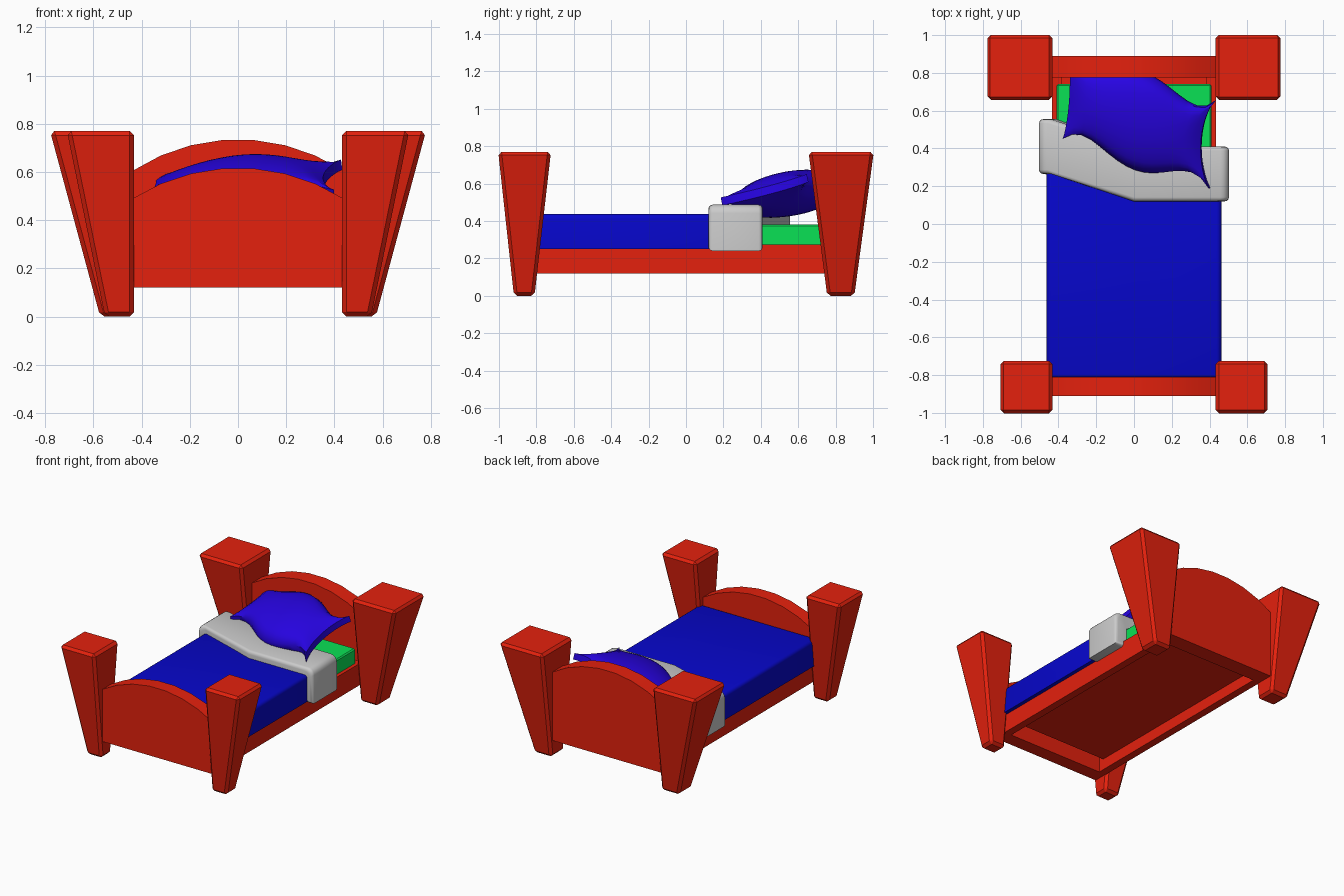
import bpy, bmesh, math
from mathutils import Vector

if "Cube" in bpy.data.objects:
    bpy.data.objects.remove(bpy.data.objects["Cube"])


def material(name, rgb):
    m = bpy.data.materials.new(name)
    m.diffuse_color = (*rgb, 1)
    m.use_nodes = True
    m.node_tree.nodes["Principled BSDF"].inputs["Base Color"].default_value = m.diffuse_color
    return m


RED = material("red_wood", (0.78, 0.015, 0.004))
BLUE = material("blue_cloth", (0.002, 0.002, 0.60))
VIOLET = material("pillow_cloth", (0.02, 0.001, 0.75))
GREEN = material("green_mattress", (0.003, 0.75, 0.09))


def make(name, verts, faces, mat=None, bevel=0, smooth=False):
    me = bpy.data.meshes.new(name)
    me.from_pydata(verts, [], faces)
    bm = bmesh.new()
    bm.from_mesh(me)
    bmesh.ops.remove_doubles(bm, verts=bm.verts, dist=1e-5)
    bmesh.ops.recalc_face_normals(bm, faces=bm.faces)
    bm.to_mesh(me)
    bm.free()
    ob = bpy.data.objects.new(name, me)
    bpy.context.collection.objects.link(ob)
    if mat:
        me.materials.append(mat)
    if bevel:
        b = ob.modifiers.new("bevel", 'BEVEL')
        b.width, b.segments, b.limit_method = bevel, 1, 'ANGLE'
    if smooth:
        bpy.ops.object.select_all(action='DESELECT')
        bpy.context.view_layer.objects.active = ob
        ob.select_set(True)
        bpy.ops.object.shade_smooth_by_angle(angle=math.radians(40))
    return ob


def frustum(name, low, high, z0, z1, mat, **kw):
    """Box between two rectangles (x0, x1, y0, y1)."""
    v = [(x, y, z) for (a, b, c, d), z in ((low, z0), (high, z1))
         for x, y in ((a, c), (b, c), (b, d), (a, d))]
    f = [(0, 3, 2, 1), (4, 5, 6, 7)] + [(i, (i + 1) % 4, (i + 1) % 4 + 4, i + 4) for i in range(4)]
    return make(name, v, f, mat, **kw)


def box(name, x0, x1, y0, y1, z0, z1, mat, **kw):
    return frustum(name, (x0, x1, y0, y1), (x0, x1, y0, y1), z0, z1, mat, **kw)


# Tapered posts and side rails, mirrored across x
for side, s in (("left", -1), ("right", 1)):
    frustum(f"front_post_{side}", (s * .432, s * .552, -.92, -.81),
            (s * .432, s * .71, -1.004, -.722), 0, .77, RED, bevel=.018)
    frustum(f"back_post_{side}", (s * .432, s * .572, .755, .90),
            (s * .432, s * .78, .655, 1.004), 0, .77, RED, bevel=.018)
    box(f"side_rail_{side}", s * .38, s * .435, -.82, .79, .12, .275, RED)


# Arched end boards
def arched_board(name, y0, y1, z_edge, z_mid):
    w, rise = .437, z_mid - z_edge
    r = (w * w + rise * rise) / (2 * rise)
    a = math.asin(w / r)
    prof = [(-w, .12), (w, .12)]
    prof += [(r * math.sin(t), z_mid - r + r * math.cos(t))
             for t in (a - 2 * a * i / 7 for i in range(8))]
    n = len(prof)
    v = [(x, y, z) for y in (y0, y1) for x, z in prof]
    f = [tuple(range(n)), tuple(range(n, 2 * n))]
    f += [(i, (i + 1) % n, (i + 1) % n + n, i + n) for i in range(n)]
    make(name, v, f, RED, smooth=True)


arched_board("headboard", .775, .89, .605, .735)
arched_board("footboard", -.91, -.81, .49, .617)

# Base panel and mattress
box("base_panel", -.385, .385, -.77, .78, .20, .25, RED)
box("mattress", -.41, .41, -.77, .74, .25, .38, GREEN, bevel=.008)


# Draped covers: rounded upside-down U lofted along y, lips closing onto the mattress
def slant(x):
    return .145 * min(1, max(0, -x / .44))


def drape(name, half, z0, z1, r, front, back, lip, mat, cap=False):
    def profile(d):
        right = [(.41, z0 + d), (half - d, z0 + d)]
        right += [(half - d - r + r * math.cos(t), z1 - d - r + r * math.sin(t))
                  for t in (math.pi / 2 * i / 4 for i in range(5))]
        return [(-x, z) for x, z in right] + [(0, z1 - d)] + right[::-1]

    steps = [(lip * (1 - math.sin(t)), lip * (1 - math.cos(t)))
             for t in (math.pi / 2 * i / 3 for i in range(4))]
    rings = [[(x, front(x) + e, z) for x, z in profile(d)] for d, e in steps]
    rings += [[(x, back(x) - e, z) for x, z in profile(d)] for d, e in reversed(steps)]

    def hug(ring):
        return [(max(-.41, min(.41, x)), y, min(z, .38)) for x, y, z in ring]

    if not cap:
        rings.insert(0, hug(rings[0]))
    rings.append(hug(rings[-1]))
    n = len(rings[0])
    v = [p for ring in rings for p in ring]
    f = [(k * n + i, k * n + i + 1, k * n + n + i + 1, k * n + n + i)
         for k in range(len(rings) - 1) for i in range(n - 1)]
    if cap:
        f.append(tuple(range(n)))
    make(name, v, f, mat, smooth=True)


drape("blanket", .462, .25, .437, .025, lambda x: -.812, lambda x: .2 + slant(x),
      .015, BLUE, cap=True)
drape("folded_sheet", .503, .24, .487, .045, lambda x: .12 + slant(x),
      lambda x: .41 + slant(x), .022, None)

# Pillow: puffed patch between four flared corners, with a thick rim
P1, P2, P3, P4 = map(Vector, ((-.375, .455, .485), (.40, .19, .505),
                              (.43, .65, .63), (-.345, .885, .56)))
normal = (P2 - P4).cross(P3 - P1).normalized()
N = 16
verts, faces = [], []
for sign in (1, -1):
    base = len(verts)
    for j in range(N + 1):
        for i in range(N + 1):
            u, v = 2 * i / N - 1, 2 * j / N - 1
            # edges pinch in near the corners, bulge back at the middle of the long sides
            pu = u * (1 - (.15 if u > 0 else .05) * (1 - v * v) ** .8)
            pv = v * (1 + .15 * (1 - u * u) ** 2 - 1.1 * u * u * (1 - u * u))
            a, b = (pu + 1) / 2, (pv + 1) / 2
            p = P1.lerp(P2, a).lerp(P4.lerp(P3, a), b)
            puff = (1 - u ** 2) ** .75 * (1 - v ** 2) ** .5
            verts.append(p + normal * sign * (.092 * puff + .022))
    for j in range(N):
        for i in range(N):
            k = base + j * (N + 1) + i
            faces.append((k, k + 1, k + N + 2, k + N + 1))
M = (N + 1) ** 2
for i in range(N):
    for k, step in ((i, 1), (i + N * (N + 1), 1), (i * (N + 1), N + 1), (i * (N + 1) + N, N + 1)):
        faces.append((k, k + step, k + step + M, k + M))
make("pillow", verts, faces, VIOLET, smooth=True)
